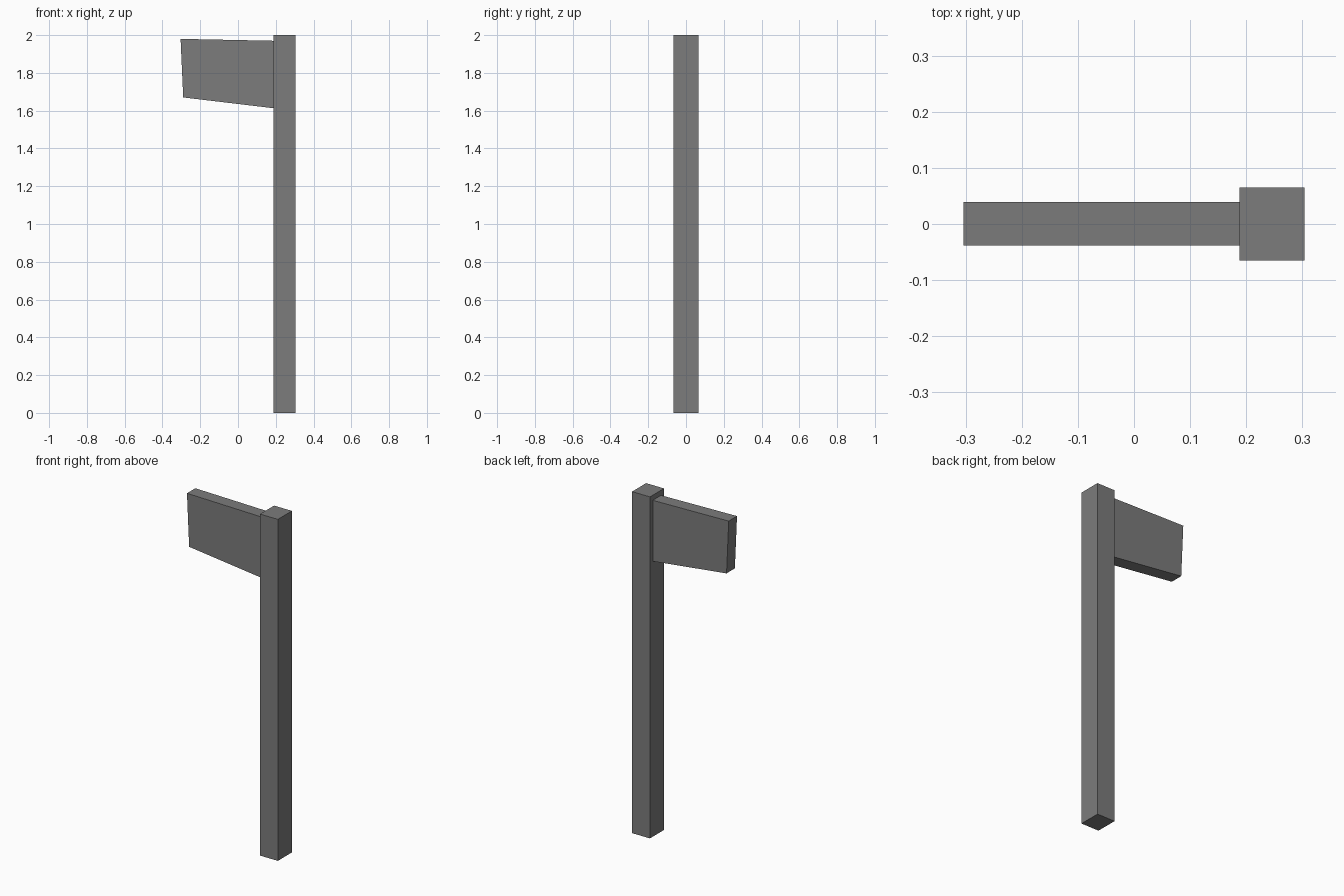
import bpy
import bmesh

cube = bpy.data.objects.get("Cube")
if cube:
    bpy.data.objects.remove(cube, do_unlink=True)

grey = bpy.data.materials.new("plain_grey")
grey.use_nodes = True
colour = (0.2, 0.2, 0.2, 1)
grey.diffuse_color = colour
grey.node_tree.nodes["Principled BSDF"].inputs["Base Color"].default_value = colour


def slab(name, outline, y_front, y_back):
    """Extrude an x-z outline from y_front to y_back."""
    bm = bmesh.new()
    face = bm.faces.new([bm.verts.new((x, y_front, z)) for x, z in outline])
    moved = bmesh.ops.extrude_face_region(bm, geom=[face])["geom"]
    verts = [v for v in moved if isinstance(v, bmesh.types.BMVert)]
    bmesh.ops.translate(bm, verts=verts, vec=(0, y_back - y_front, 0))
    bmesh.ops.recalc_face_normals(bm, faces=bm.faces)
    mesh = bpy.data.meshes.new(name)
    bm.to_mesh(mesh)
    bm.free()
    mesh.materials.append(grey)
    obj = bpy.data.objects.new(name, mesh)
    bpy.context.collection.objects.link(obj)
    return obj


# Upright square post
inner, outer, height = 0.188, 0.304, 2.0
slab("post", [(inner, 0), (outer, 0), (outer, height), (inner, height)], -0.065, 0.065)

# Tapered board fixed to the side of the post
slab("board", [(-0.304, 1.98), (-0.29, 1.67), (inner, 1.613), (inner, 1.97)], -0.038, 0.039)
